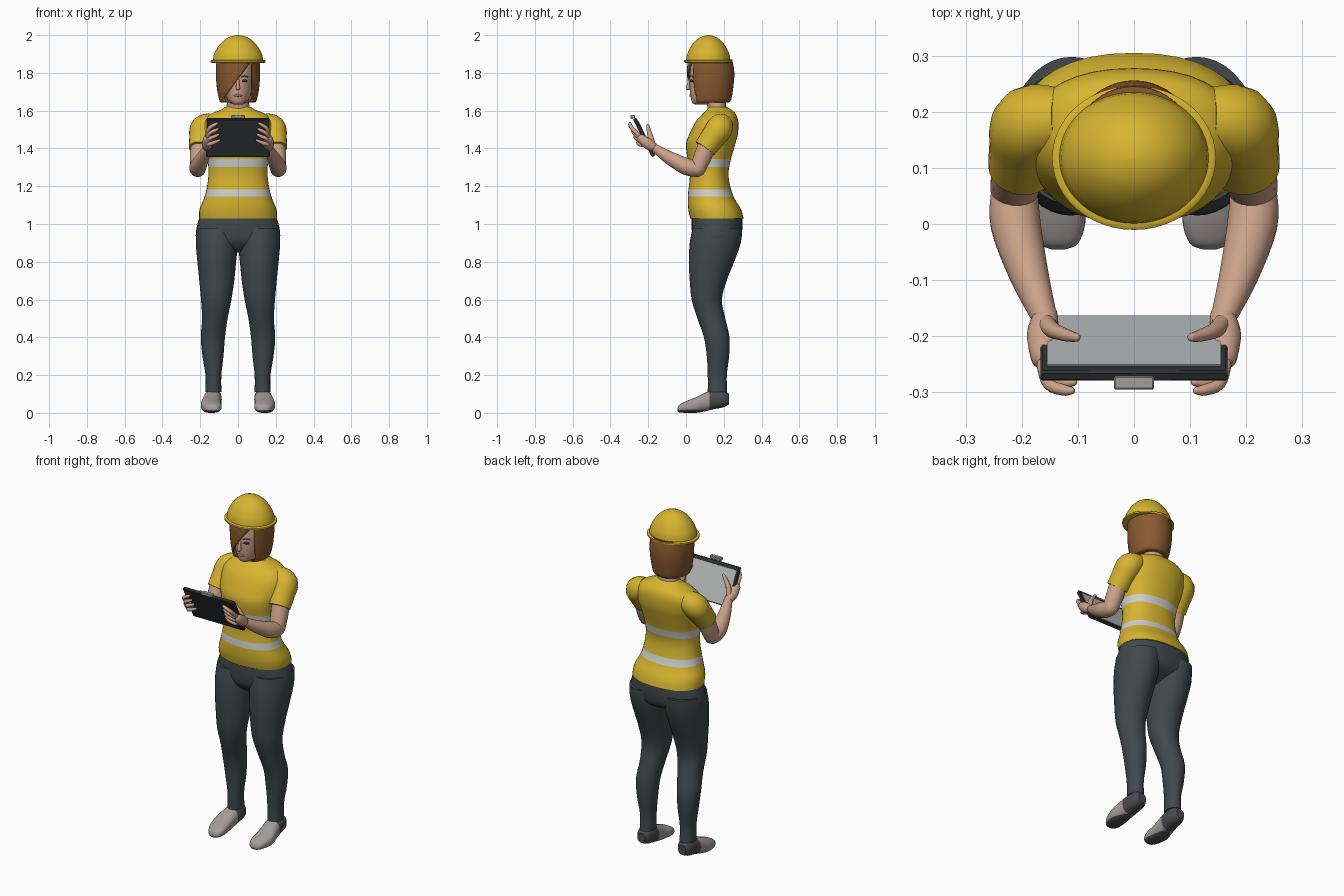
import bpy, bmesh, math
from mathutils import Vector

if "Cube" in bpy.data.objects:
    bpy.data.objects.remove(bpy.data.objects["Cube"])


def mat(name, r, g, b):
    m = bpy.data.materials.new(name)
    m.diffuse_color = (r, g, b, 1)
    m.use_nodes = True
    m.node_tree.nodes["Principled BSDF"].inputs["Base Color"].default_value = m.diffuse_color
    return m


YELLOW = mat("safety yellow", 0.68, 0.46, 0.03)
STRIPE = mat("reflective grey", 0.62, 0.63, 0.63)
SKIN = mat("skin", 0.60, 0.36, 0.25)
HAIR = mat("auburn hair", 0.25, 0.10, 0.03)
SLATE = mat("slate trousers", 0.052, 0.066, 0.070)
BOARD = mat("dark board", 0.028, 0.033, 0.035)
PAPER = mat("paper grey", 0.46, 0.48, 0.48)
SHOE = mat("shoe grey", 0.37, 0.33, 0.32)
HEEL = mat("heel grey", 0.07, 0.07, 0.075)
LIP = mat("lip pink", 0.42, 0.19, 0.15)


def smooth_path(pts, sub):
    """Catmull-Rom interpolation of equal-length tuples."""
    out = []
    for i in range(len(pts) - 1):
        a, b, c, d = (pts[max(i - 1, 0)], pts[i], pts[i + 1], pts[min(i + 2, len(pts) - 1)])
        for k in range(sub):
            t = k / sub
            out.append(tuple(0.5 * (2 * q + (r - p) * t + (2 * p - 5 * q + 4 * r - s) * t * t
                                    + (3 * q - p - 3 * r + s) * t ** 3)
                             for p, q, r, s in zip(a, b, c, d)))
    return out + [tuple(pts[-1])]


def finish(name, bm, mats, mirror):
    bmesh.ops.recalc_face_normals(bm, faces=bm.faces[:])
    me = bpy.data.meshes.new(name)
    bm.to_mesh(me)
    bm.free()
    for m in mats:
        me.materials.append(m)
    ob = bpy.data.objects.new(name, me)
    bpy.context.collection.objects.link(ob)
    bpy.ops.object.select_all(action='DESELECT')
    ob.select_set(True)
    bpy.context.view_layer.objects.active = ob
    bpy.ops.object.shade_smooth_by_angle(angle=math.radians(40))
    if mirror:
        ob.modifiers.new("mirror", 'MIRROR').use_mirror_merge = False
    return ob


def skin_rings(name, rings, mats, mirror=False, cuts=(), rule=None):
    """Bridge rings, slice along planes, then colour (or drop) faces by rule."""
    bm = bmesh.new()
    vs = [[bm.verts.new(p) for p in r] for r in rings]
    n = len(vs[0])
    for a, b in zip(vs, vs[1:]):
        for i in range(n):
            bm.faces.new((a[i], a[(i + 1) % n], b[(i + 1) % n], b[i]))
    bm.faces.new(vs[0])
    bm.faces.new(vs[-1])
    for co, no in cuts:
        bmesh.ops.bisect_plane(bm, geom=bm.verts[:] + bm.edges[:] + bm.faces[:],
                               plane_co=co, plane_no=no)
    if rule:
        drop = []
        for f in bm.faces:
            k = rule(f.calc_center_median())
            if k is None:
                drop.append(f)
            else:
                f.material_index = k
        bmesh.ops.delete(bm, geom=drop, context='FACES')
    return finish(name, bm, mats, mirror)


def loft(name, rings, mats, axis='z', p=2.0, sub=4, n=36, **kw):
    """Rings are (position on axis, x0, x1, other0, other1)."""
    out = []
    for t, a0, a1, b0, b1 in smooth_path(rings, sub):
        ring = []
        for i in range(n):
            w = 2 * math.pi * i / n
            c, s = math.cos(w), math.sin(w)
            u = (a0 + a1) / 2 + (a1 - a0) / 2 * math.copysign(abs(c) ** (2 / p), c)
            v = (b0 + b1) / 2 + (b1 - b0) / 2 * math.copysign(abs(s) ** (2 / p), s)
            ring.append((u, v, t) if axis == 'z' else (u, t, v))
        out.append(ring)
    return skin_rings(name, out, mats, **kw)


def sym(rows):
    """(z, half width, front, back) to loft rings."""
    return [(z, -w, w, f, b) for z, w, f, b in rows]


def tube(name, pts, mats, n=16, sub=4, round_ends=True, mirror=True):
    """Rounded tube through (x, y, z, radius) points."""
    path = [(Vector(q[:3]), q[3]) for q in smooth_path(pts, sub)]
    if round_ends:
        (p0, r0), (p1, r1) = path[0], path[-1]
        d0, d1 = (p0 - path[1][0]).normalized(), (p1 - path[-2][0]).normalized()
        steps = ((0.45, 0.89), (0.8, 0.6), (0.97, 0.22))
        path = ([(p0 + d0 * r0 * a, r0 * b) for a, b in reversed(steps)] + path
                + [(p1 + d1 * r1 * a, r1 * b) for a, b in steps])
    rings = []
    side = None
    for i, (q, r) in enumerate(path):
        d = (path[min(i + 1, len(path) - 1)][0] - path[max(i - 1, 0)][0]).normalized()
        side = (side - d * side.dot(d)).normalized() if side else d.orthogonal().normalized()
        up = d.cross(side)
        rings.append([q + r * (math.cos(2 * math.pi * k / n) * side
                               + math.sin(2 * math.pi * k / n) * up) for k in range(n)])
    return skin_rings(name, rings, mats, mirror)


def box(name, loc, size, m, tilt=0, bevel=0):
    bm = bmesh.new()
    bmesh.ops.create_cube(bm, size=1)
    bmesh.ops.scale(bm, vec=size, verts=bm.verts)
    ob = finish(name, bm, [m], False)
    ob.location, ob.rotation_euler = loc, (tilt, 0, 0)
    if bevel:
        ob.modifiers.new("bevel", 'BEVEL').width = bevel
    return ob


# Shirt with two reflective bands
bands = (1.145, 1.183, 1.303, 1.345)
loft("shirt", sym([(1.03, .207, .022, .305), (1.08, .203, .012, .29), (1.15, .175, .01, .25),
                   (1.25, .157, .02, .225), (1.33, .160, .01, .235), (1.42, .178, .0, .26),
                   (1.48, .19, .02, .275), (1.54, .185, .05, .277), (1.58, .15, .085, .265),
                   (1.605, .09, .11, .24), (1.62, .068, .12, .215)]),
     [YELLOW, STRIPE], p=2.25, cuts=[((0, 0, z), (0, 0, 1)) for z in bands],
     rule=lambda c: int(bands[0] < c.z < bands[1] or bands[2] < c.z < bands[3]))
tube("sleeve", [(.13, .185, 1.53, .058), (.182, .178, 1.508, .070), (.193, .14, 1.455, .065),
                (.20, .10, 1.40, .060)], [YELLOW], n=24, round_ends=False)

# Trousers
loft("hips", sym([(1.05, .2, .03, .297), (.97, .221, .03, .298), (.91, .215, .04, .28),
                  (.87, .14, .07, .22), (.85, .06, .1, .18)]), [SLATE], p=2.2)
loft("trouser_leg", [(.98, .004, .218, .035, .298), (.9, .0, .223, .02, .29),
                     (.8, .01, .215, .015, .255), (.7, .02, .205, .02, .215),
                     (.6, .035, .196, .03, .19), (.5, .055, .19, .06, .208),
                     (.4, .069, .197, .095, .23), (.3, .077, .188, .11, .228),
                     (.2, .088, .172, .115, .216), (.11, .088, .172, .115, .218)],
     [SLATE], mirror=True)

# Shoes with darker heel and sole
loft("shoe", [(-.045, .122, .148, .008, .025), (-.035, .1, .168, .003, .043),
              (0, .087, .187, 0, .062), (.05, .088, .197, 0, .082), (.1, .088, .188, .008, .106),
              (.15, .086, .181, .02, .12), (.2, .09, .175, .03, .12), (.228, .108, .158, .045, .1)],
     [SHOE, HEEL], axis='y', p=2.4, mirror=True,
     cuts=[((0, .125, 0), (0, 1, 0)), ((0, 0, .014), (0, 0, 1))],
     rule=lambda c: int(c.y > .125 or c.z < .014))

# Head, neck and face
loft("neck", sym([(1.56, .075, .11, .225), (1.61, .062, .115, .215), (1.68, .056, .10, .205)]), [SKIN])
loft("head", sym([(1.632, .022, .05, .11), (1.642, .042, .033, .15), (1.675, .064, .024, .2),
                  (1.72, .077, .02, .22), (1.78, .085, .018, .23), (1.86, .085, .03, .23)]), [SKIN])
tube("nose", [(0, .02, 1.765, .007), (0, .012, 1.735, .009), (0, .011, 1.72, .012)],
     [SKIN], mirror=False)
tube("eye", [(.023, .025, 1.757, .005), (.034, .028, 1.759, .007), (.045, .034, 1.757, .005)], [BOARD], n=10)
tube("eyebrow", [(.018, .020, 1.778, .003), (.034, .026, 1.784, .004), (.052, .038, 1.779, .003)], [HAIR], n=8)
tube("lips", [(-.019, .030, 1.680, .004), (0, .025, 1.681, .008), (.019, .030, 1.680, .004)],
     [LIP], n=10, mirror=False)

# Bob haircut, opened around the face below a side-swept fringe
edge = Vector((.04, 0, 1.82))
slope = Vector((.15, 0, -.115)).normalized()
hair = loft("hair", sym([(1.643, .088, .03, .22), (1.655, .099, .02, .238), (1.72, .112, .01, .25),
                         (1.8, .117, .006, .256), (1.87, .114, .008, .245)]), [HAIR], n=48,
            cuts=[(edge, slope), ((0, .055, 0), (0, 1, 0)), ((.078, 0, 0), (1, 0, 0))],
            rule=lambda c: None if (c.y < .055 and c.x < .078 and slope.dot(c - edge) > 0) else 0)
shell = hair.modifiers.new("thickness", 'SOLIDIFY')
shell.thickness, shell.offset = .008, -1

# Hard hat
profile = [(1.853, .138), (1.855, .146), (1.864, .146), (1.868, .140), (1.868, .133), (1.89, .130),
           (1.91, .122), (1.935, .108), (1.955, .093), (1.975, .072), (1.988, .051), (1.996, .028), (2, .004)]
loft("hard_hat", [(z, -r, r, .118 - r * .88, .118 + r * .88) for z, r in profile],
     [YELLOW], sub=1, n=48)

# Arms and hands
tube("upper_arm", [(.198, .125, 1.45, .048), (.207, .09, 1.36, .048), (.213, .062, 1.293, .043)], [SKIN], n=20)
tube("forearm", [(.213, .058, 1.290, .042), (.211, .0, 1.305, .045), (.187, -.09, 1.352, .035),
                 (.160, -.165, 1.402, .023)], [SKIN], n=20)
tube("palm", [(.158, -.165, 1.402, .023), (.162, -.198, 1.422, .029), (.160, -.235, 1.45, .025)], [SKIN])
tube("thumb", [(.157, -.178, 1.42, .018), (.143, -.19, 1.468, .014), (.118, -.199, 1.503, .011),
               (.103, -.202, 1.522, .008)], [SKIN], n=10)
for i in range(4):
    tube("finger_%d" % (i + 1),
         [(.162, -.215 - .012 * i, 1.417 + .018 * i, .012),
          (.152, -.246 - .013 * i, 1.422 + .028 * i, .011),
          (.125, -.254 - .014 * i, 1.432 + .031 * i, .010),
          (.100 + .004 * i, -.252 - .015 * i, 1.443 + .030 * i, .007)], [SKIN], n=10)

# Clipboard with paper and clip
tilt = math.atan(.5)
axis_y, axis_z = Vector((0, math.cos(tilt), math.sin(tilt))), Vector((0, -math.sin(tilt), math.cos(tilt)))
centre = Vector((0, -.222, 1.458))
box("clipboard", centre, (.334, .02, .224), BOARD, tilt, .004)
box("paper", centre + axis_y * .0105 - axis_z * .008, (.31, .005, .196), PAPER, tilt)
box("clip", (0, -.283, 1.567), (.072, .024, .018), SHOE, 0, .003)
